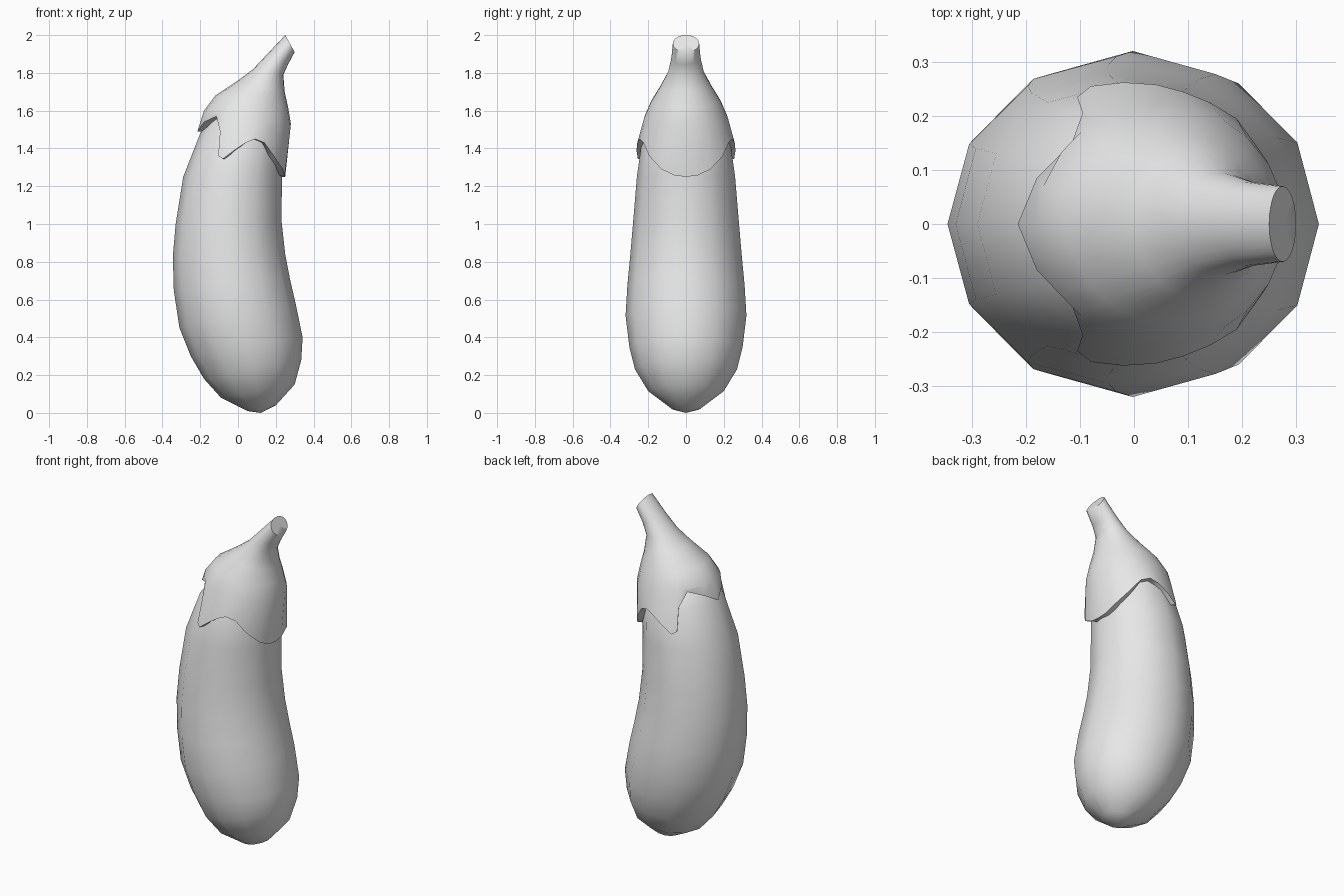
import bpy, bmesh, math
from mathutils import Vector

if "Cube" in bpy.data.objects:
    bpy.data.objects.remove(bpy.data.objects["Cube"], do_unlink=True)

grey = bpy.data.materials.new("plain grey")
grey.use_nodes = True
grey.diffuse_color = (0.8, 0.8, 0.8, 1)
grey.node_tree.nodes["Principled BSDF"].inputs["Base Color"].default_value = (0.8, 0.8, 0.8, 1)


def ring(spec, angles):
    """Tilted ellipse through a low-x point and a high-x point, with a half width in y."""
    xl, zl, xr, zr, half = spec
    low, high = Vector((xl, 0, zl)), Vector((xr, 0, zr))
    mid, arm = (low + high) / 2, (high - low) / 2
    return [mid + arm * math.cos(t) + Vector((0, half * math.sin(t), 0)) for t in angles]


def loft(name, rings, start=None, end=None):
    """Skin a stack of rings, closing the ends on a point where one is given."""
    bm = bmesh.new()
    loops = [[bm.verts.new(p) for p in r] for r in rings]
    n = len(loops[0])
    for a, b in zip(loops, loops[1:]):
        for i in range(n):
            j = (i + 1) % n
            bm.faces.new((a[i], a[j], b[j], b[i]))
    for point, loop in ((start, loops[0]), (end, loops[-1])):
        if point is not None:
            tip = bm.verts.new(point)
            for i in range(n):
                bm.faces.new((tip, loop[i], loop[(i + 1) % n]))
    bmesh.ops.recalc_face_normals(bm, faces=bm.faces)
    mesh = bpy.data.meshes.new(name)
    bm.to_mesh(mesh)
    bm.free()
    mesh.materials.append(grey)
    obj = bpy.data.objects.new(name, mesh)
    bpy.context.collection.objects.link(obj)
    bpy.ops.object.select_all(action='DESELECT')
    obj.select_set(True)
    bpy.context.view_layer.objects.active = obj
    bpy.ops.object.shade_smooth_by_angle(angle=math.radians(60))
    return obj


# Fruit body: twelve-sided curved loft
body_rings = [
    (0.05, 0.01, 0.20, 0.04, 0.08),
    (-0.09, 0.08, 0.30, 0.15, 0.20),
    (-0.18, 0.18, 0.335, 0.28, 0.27),
    (-0.25, 0.30, 0.342, 0.40, 0.30),
    (-0.31, 0.45, 0.305, 0.58, 0.32),
    (-0.34, 0.65, 0.275, 0.71, 0.31),
    (-0.345, 0.83, 0.25, 0.84, 0.295),
    (-0.33, 1.0, 0.23, 1.02, 0.28),
    (-0.29, 1.25, 0.233, 1.25, 0.26),
    (-0.2, 1.48, 0.235, 1.45, 0.23),
    (-0.1, 1.61, 0.2, 1.58, 0.15),
]
twelve = [math.tau * i / 12 for i in range(12)]
loft("fruit_body", [ring(s, twelve) for s in body_rings],
     start=(0.12, 0, 0), end=(0.07, 0, 1.65))

# Leafy cap hem: half outline from the +x lobe round to the -x lobe
half_hem = [
    (0.25, 0, 1.25), (0.247, 0.06, 1.257), (0.237, 0.13, 1.29),
    (0.19, 0.195, 1.36), (0.14, 0.225, 1.43), (0.09, 0.245, 1.45),
    (0.04, 0.258, 1.43), (-0.02, 0.262, 1.39), (-0.08, 0.255, 1.345),
    (-0.105, 0.235, 1.36), (-0.095, 0.205, 1.49), (-0.115, 0.15, 1.57),
    (-0.18, 0.085, 1.54), (-0.215, 0, 1.49),
]
last = len(half_hem) - 1
half_angles = [(math.atan2(y, x - 0.03) + math.pi * i / last) / 2
               for i, (x, y, z) in enumerate(half_hem)]
hem = [Vector(p) for p in half_hem]
hem += [Vector((x, -y, z)) for x, y, z in half_hem[-2:0:-1]]
angles = half_angles + [-t for t in half_angles[-2:0:-1]]


# Hem thickness, tucked inward against the fruit
def tuck(p):
    inward = Vector((0.03 - p.x, -p.y, 0)).normalized()
    return p + inward * 0.05


cap_rings = [
    (-0.18, 1.6, 0.28, 1.53, 0.222),
    (-0.12, 1.68, 0.265, 1.62, 0.185),
    (0.0, 1.76, 0.247, 1.7, 0.135),
    (0.08, 1.82, 0.24, 1.79, 0.095),
    (0.16, 1.905, 0.265, 1.845, 0.078),
    (0.25, 2.0, 0.30, 1.91, 0.07),
]
# Cap and stem as one skin with a flat cut end
loft("cap_and_stem",
     [[tuck(p) for p in hem], hem] + [ring(s, angles) for s in cap_rings],
     end=(0.275, 0, 1.955))
